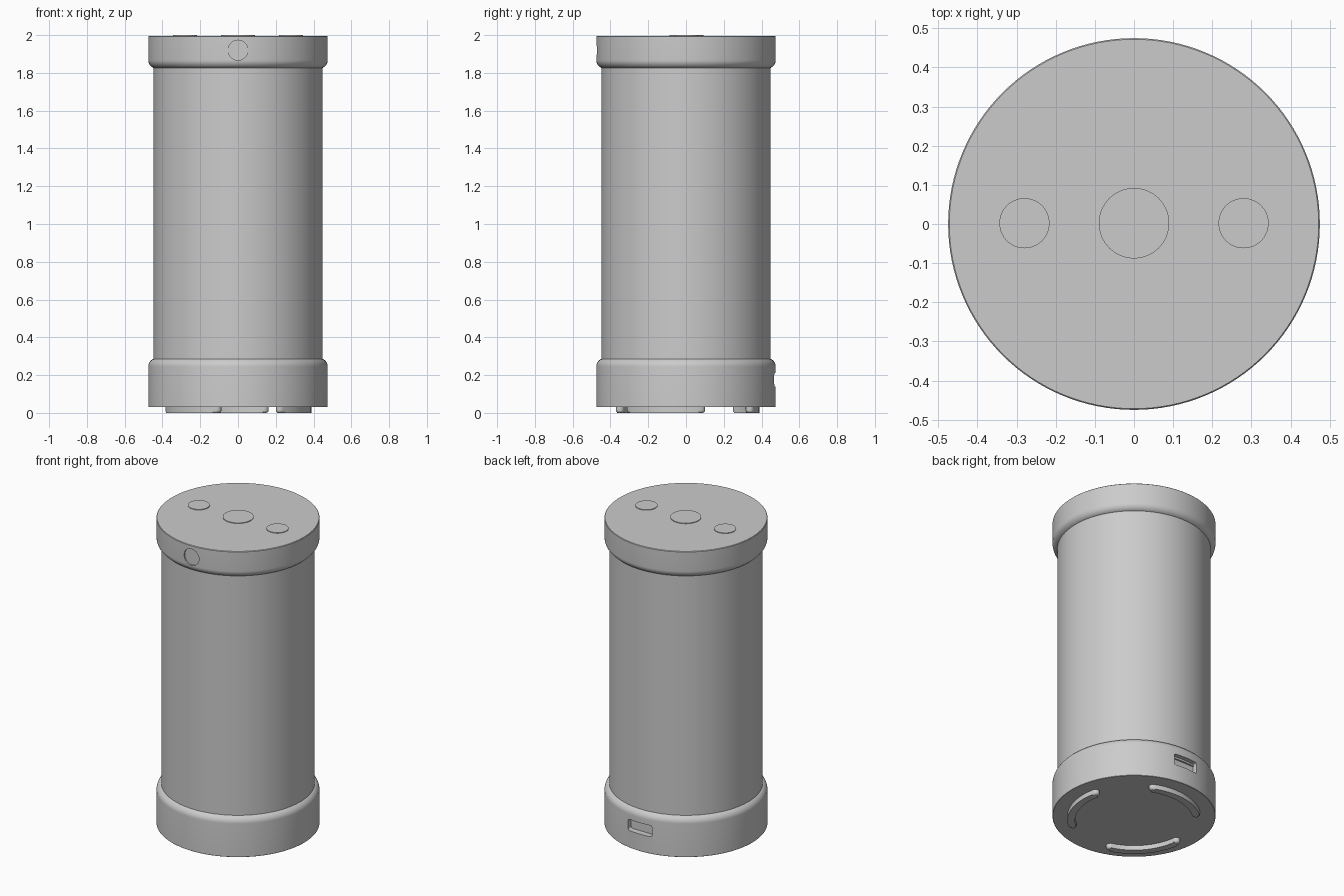
import bpy, bmesh
from math import sin, cos, pi, radians

if "Cube" in bpy.data.objects:
    bpy.data.objects.remove(bpy.data.objects["Cube"])

SEG = 128


def finish(name, bm):
    bmesh.ops.recalc_face_normals(bm, faces=bm.faces[:])
    me = bpy.data.meshes.new(name)
    bm.to_mesh(me)
    bm.free()
    ob = bpy.data.objects.new(name, me)
    bpy.context.collection.objects.link(ob)
    return ob


def activate(ob):
    bpy.ops.object.select_all(action='DESELECT')
    ob.select_set(True)
    bpy.context.view_layer.objects.active = ob


def smooth(ob):
    activate(ob)
    bpy.ops.object.shade_smooth_by_angle(angle=radians(30))
    return ob


def lathe(name, profile):
    """Revolve (r, z) points around z and close both ends."""
    bm = bmesh.new()
    rings = [[bm.verts.new((r * cos(2 * pi * i / SEG), r * sin(2 * pi * i / SEG), z))
              for i in range(SEG)] for r, z in profile]
    for a, b in zip(rings, rings[1:]):
        for i in range(SEG):
            j = (i + 1) % SEG
            bm.faces.new((a[i], a[j], b[j], b[i]))
    bm.faces.new(rings[0])
    bm.faces.new(rings[-1])
    return finish(name, bm)


def prism(name, pts, z0, z1, bevel_z=None, bevel=0.0):
    """Extrude a closed outline, rounding the rim at height bevel_z."""
    bm = bmesh.new()
    lo = [bm.verts.new((x, y, z0)) for x, y in pts]
    hi = [bm.verts.new((x, y, z1)) for x, y in pts]
    n = len(pts)
    for i in range(n):
        j = (i + 1) % n
        bm.faces.new((lo[i], lo[j], hi[j], hi[i]))
    bm.faces.new(lo)
    bm.faces.new(hi)
    if bevel:
        rim = [e for e in bm.edges if all(abs(v.co.z - bevel_z) < 1e-5 for v in e.verts)]
        bmesh.ops.bevel(bm, geom=rim, offset=bevel, segments=4, profile=0.5, affect='EDGES')
    return finish(name, bm)


def arc(cx, cy, r, a0, a1, n):
    return [(cx + r * cos(radians(a0 + (a1 - a0) * i / n)),
             cy + r * sin(radians(a0 + (a1 - a0) * i / n))) for i in range(n + 1)]


def cut(ob, cutter):
    """Lay the cutter along y (its z becomes -y) and subtract it."""
    cutter.rotation_euler.x = pi / 2
    cutter.hide_render = True
    mod = ob.modifiers.new('cut', 'BOOLEAN')
    mod.operation, mod.solver, mod.object = 'DIFFERENCE', 'EXACT', cutter
    bpy.context.view_layer.update()
    activate(ob)
    bpy.ops.object.modifier_apply(modifier=mod.name)
    bpy.data.objects.remove(cutter)


# main tube
smooth(lathe('body', [(0.447, 0.2), (0.447, 1.9)]))

# base cap with rounded shoulder and rear port
base = lathe('base_cap', [(0.473, 0.03), (0.475, 0.032)] + arc(0.43, 0.245, 0.045, 0, 90, 10))
w, h, r, zc = 0.085, 0.036, 0.012, 0.176
slot = (arc(w - r, zc + h - r, r, 0, 90, 5) + arc(r - w, zc + h - r, r, 90, 180, 5)
        + arc(r - w, zc - h + r, r, 180, 270, 5) + arc(w - r, zc - h + r, r, 270, 360, 5))
cut(base, prism('port_cutter', slot, -0.6, -0.435))
smooth(base)

# top cap with rounded underside and front dimple
top = lathe('top_cap', arc(0.43, 1.868, 0.045, -90, 0, 10) + [(0.475, 1.993), (0.472, 1.996)])
cut(top, prism('dimple_cutter', arc(0, 1.92, 0.053, 0, 360, 48)[:-1], 0.464, 0.6, 0.464, 0.006))
smooth(top)

# buttons on the top
for name, x, rad in (('button_left', -0.28, 0.064), ('button_middle', 0, 0.09),
                     ('button_right', 0.28, 0.064)):
    smooth(prism(name, arc(x, 0.002, rad, 0, 360, 64)[:-1], 1.98, 2.0, 2.0, 0.003))

# three curved rubber feet
R, half, span = 0.366, 0.022, 32.5
for k in range(3):
    c = 100 + 120 * k
    a, b = c - span, c + span
    pts = (arc(0, 0, R + half, a, b, 28)
           + arc(R * cos(radians(b)), R * sin(radians(b)), half, b, b + 180, 10)[1:-1]
           + arc(0, 0, R - half, b, a, 28)
           + arc(R * cos(radians(a)), R * sin(radians(a)), half, a + 180, a + 360, 10)[1:-1])
    smooth(prism(f'foot_{k + 1}', pts, 0.0, 0.04, 0.0, 0.014))
